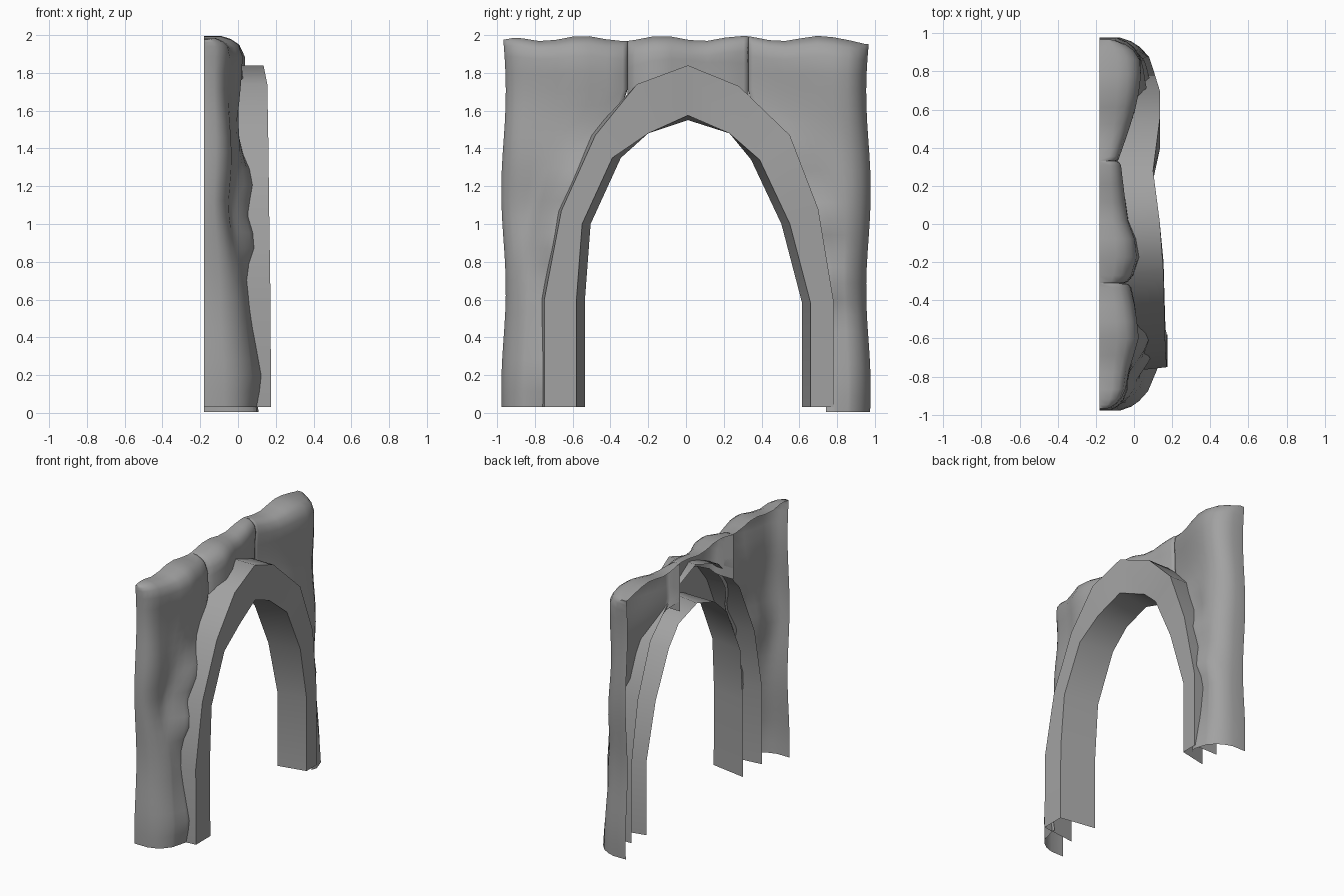
import bpy
from math import sin

if "Cube" in bpy.data.objects:
    bpy.data.objects.remove(bpy.data.objects["Cube"])

BACK = -0.18
STONE = bpy.data.materials.new("stone")
STONE.diffuse_color = (.36, .36, .36, 1)
STONE.use_nodes = True
STONE.node_tree.nodes["Principled BSDF"].inputs["Base Color"].default_value = STONE.diffuse_color


def make(name, rows, angle):
    """Skin a grid of points (open shell)."""
    n = len(rows[0])
    verts = [p for r in rows for p in r]
    faces = [(i * n + j, i * n + j + 1, (i + 1) * n + j + 1, (i + 1) * n + j)
             for i in range(len(rows) - 1) for j in range(n - 1)]
    me = bpy.data.meshes.new(name)
    me.from_pydata(verts, [], faces)
    me.materials.append(STONE)
    ob = bpy.data.objects.new(name, me)
    bpy.context.collection.objects.link(ob)
    bpy.ops.object.select_all(action='DESELECT')
    ob.select_set(True)
    bpy.context.view_layer.objects.active = ob
    bpy.ops.object.mode_set(mode='EDIT')
    bpy.ops.mesh.select_all(action='SELECT')
    bpy.ops.mesh.remove_doubles(threshold=0.0005)
    bpy.ops.mesh.normals_make_consistent(inside=False)
    bpy.ops.object.mode_set(mode='OBJECT')
    bpy.ops.object.shade_smooth_by_angle(angle=angle)


def interp(pts, t):
    if t <= pts[0][0]:
        return pts[0][1]
    for (a, b), (c, d) in zip(pts, pts[1:]):
        if t <= c:
            return b + (d - b) * (t - a) / (c - a)
    return pts[-1][1]


# Arch stations: outer y, outer z, inner y, inner z, front x
ARCH = [(-.75, .03, -.58, .03, .175), (-.75, .6, -.58, .6, .172),
        (-.66, 1.07, -.55, 1.0, .165), (-.48, 1.47, -.39, 1.35, .16),
        (-.26, 1.74, -.2, 1.48, .155), (.01, 1.84, .01, 1.575, .135),
        (.28, 1.73, .23, 1.48, .10), (.55, 1.47, .39, 1.34, .135),
        (.70, 1.08, .55, 1.0, .135), (.78, .6, .66, .58, .11),
        (.78, .03, .66, .03, .11)]
rows = []
for yo, zo, yi, zi, xf in ARCH:
    out = -.03 if yo < -.3 else 0
    tuck = -.045 if yi > .3 else .045 if yi < -.3 else 0
    dz = -.025 if abs(yi) < .1 else 0
    rows.append([(-.09, yo + out, zo), (xf, yo, zo),
                 (xf, yi, zi), (-.1, yi + tuck, zi + dz)])
make("arch_trim", rows, 0.95)

# Rock face depth: across the top (by y) and down the legs beside the arch (by z)
CREST = [(-.97, -.05), (-.8, -.04), (-.6, .015), (-.45, 0), (-.3, -.03), (-.2, .02),
         (-.1, .02), (0, -.02), (.15, -.04), (.35, -.075), (.5, -.03), (.65, .01),
         (.8, .03), (.97, .01)]
LEG = [(.03, .10), (.18, .13), (.5, .07), (.74, .045), (.9, .10), (1.05, .055),
       (1.24, .085), (1.4, .02), (1.7, .02)]


def front(y, z, arch_dist=1):
    """Uneven front face of the rock."""
    crest = interp(CREST, y) + .01 * sin(9 * z + 5 * y)
    low = max(0, min(1, (1.1 - z) / .9))
    body = crest * (1 - low) + .055 * low
    near = max(0, 1 - arch_dist / .17) * max(0, min(1, (1.55 - z) / .2))
    leg = interp(LEG, z if y < 0 else z + .2)
    return body + (leg - (.015 if y > 0 else 0) - body) * near


def top(y):
    return 1.982 + .014 * sin(15 * y + 3.5)


def side_edge(z):
    return .966 + .012 * sin(6 * z + .8)


# Rounded-edge profile: (offset from edge, forward fraction)
ROUND = [(0, 0), (0, .45), (.02, .7), (.05, .88), (.1, 1)]
# Seam profile: almost square
SEAM = [(0, 0), (0, .5), (.001, .8), (.008, .93), (.04, 1)]


def path(a, b, open_end, start=ROUND):
    """Positions from a to b with rounded ends; open_end keeps b forward."""
    s = 1 if b > a else -1
    left = [(a + s * o, f) for o, f in start]
    right = [(b - s * o * .6, 1 if open_end else f) for o, f in reversed(SEAM)]
    c, d = left[-1][0], right[0][0]
    mid = [(c + (d - c) * i / 6, 1) for i in range(1, 6)]
    return left + mid + right


# Side rocks: run from the outer edge to the arch, or to the seam above it
for name, s, seam, foot, lap in (("rock_left", -1, .31, .03, .015),
                                 ("rock_right", 1, .33, .005, .04)):
    side = sorted((zo, abs(yo)) for yo, zo, *_ in ARCH if yo * s > .05)
    side.append((1.84, 0))
    zs = [(foot + (1.88 - foot) * i / 22, 1) for i in range(23)]
    zs += [(1.98 - o * .8, f) for o, f in reversed(ROUND[:-1])]
    rows = []
    for z, fz in zs:
        ay = interp(side, z)
        end = max(seam, ay - lap)
        row = []
        for y, fy in path(side_edge(z), end, ay - lap > seam):
            f = front(s * y, z, abs(y - ay))
            zz = z + (top(s * y) - 1.98) * max(0, (z - 1.7) / .28)
            if z > 1.85:
                zz -= .02 * max(0, min(1, (y - .89) / .07)) * (z - 1.85) / .13
            row.append((BACK + (f - BACK) * fy * fz, s * y, zz))
        rows.append(row)
    make(name, rows, 1.0)

# Middle rock between the two seams, above the arch
crown = [(yo, zo) for yo, zo, *_ in ARCH if abs(yo) < .6]
rows = []
for y, fy in path(-.31, .33, False, SEAM):
    z0 = interp(crown, y) - .05
    t = top(y)
    zs = [(z0 + (t - .08 - z0) * i / 4, 1) for i in range(5)]
    zs += [(t - o * .8, f) for o, f in reversed(ROUND[:-1])]
    rows.append([(BACK + (front(y, z) - BACK) * fy * fz, y, z) for z, fz in zs])
make("rock_middle", rows, 1.0)
